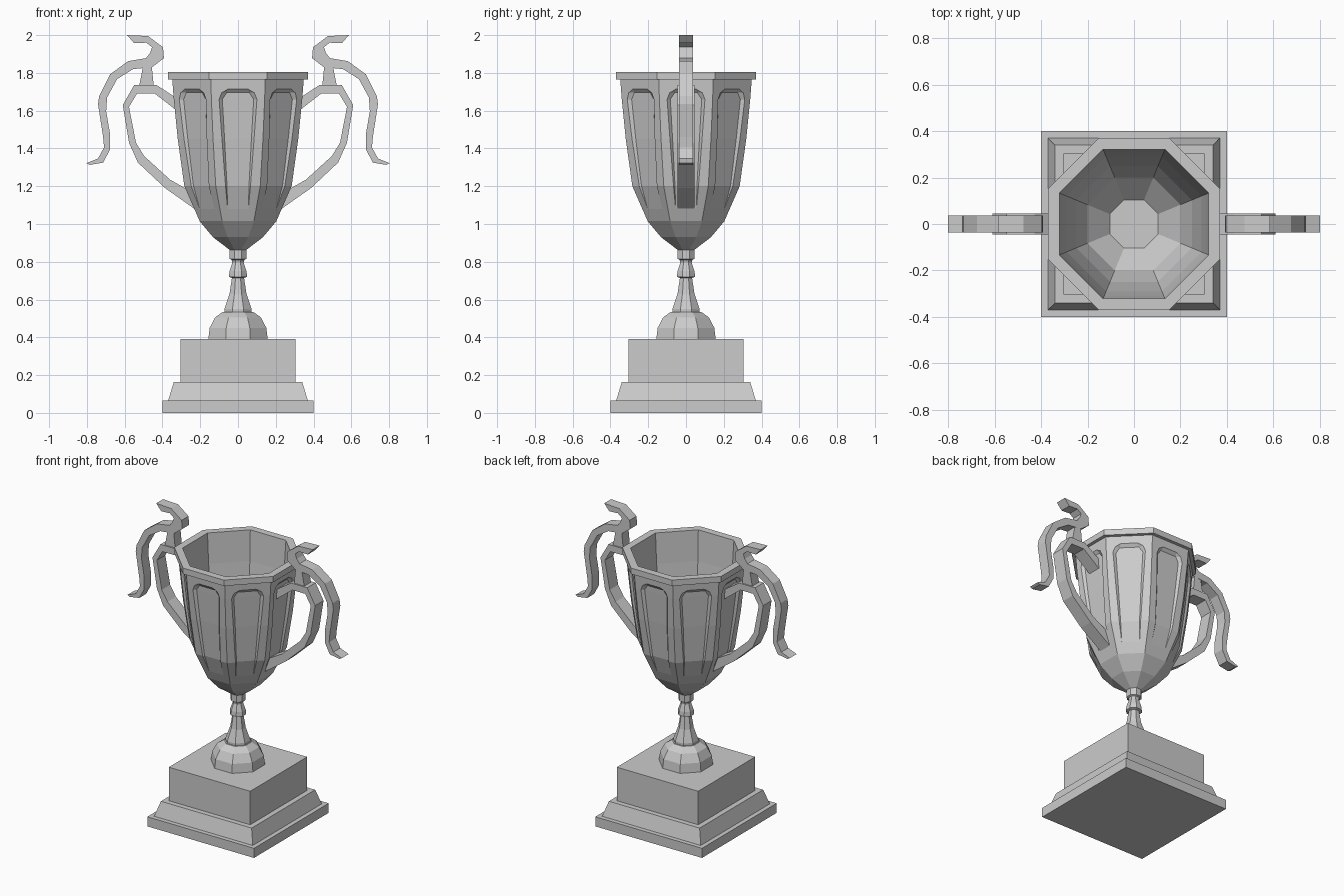
import bpy
import bmesh
from math import cos, sin, pi, tan
from mathutils import Vector

SIDES = 8

default_cube = bpy.data.objects.get("Cube")
if default_cube:
    bpy.data.objects.remove(default_cube, do_unlink=True)

# Single plain metal colour
metal = bpy.data.materials.new("plain_grey_metal")
metal.use_nodes = True
grey = (0.6, 0.6, 0.6, 1.0)
metal.diffuse_color = grey
metal.node_tree.nodes["Principled BSDF"].inputs["Base Color"].default_value = grey


def finish(bm, name):
    """Turn a bmesh into a flat shaded object."""
    mesh = bpy.data.meshes.new(name)
    bm.to_mesh(mesh)
    bm.free()
    mesh.materials.append(metal)
    obj = bpy.data.objects.new(name, mesh)
    bpy.context.collection.objects.link(obj)
    return obj


def lathe(name, profile, sides=SIDES, cap_start=True, cap_end=True):
    """Sweep (apothem, height) pairs around z with flats facing the axes."""
    bm = bmesh.new()
    rings = []
    for apothem, z in profile:
        radius = apothem / cos(pi / sides)
        angles = [(j + 0.5) * 2 * pi / sides for j in range(sides)]
        rings.append([bm.verts.new((radius * cos(a), radius * sin(a), z)) for a in angles])
    for low, high in zip(rings, rings[1:]):
        for j in range(sides):
            k = (j + 1) % sides
            bm.faces.new((low[j], low[k], high[k], high[j]))
    if cap_start:
        bm.faces.new(rings[0][::-1])
    if cap_end:
        bm.faces.new(rings[-1])
    return finish(bm, name)


def ribbon(name, pairs, half_depth, side):
    """Bar of given depth in y, described by pairs of points on its two edges."""
    bm = bmesh.new()
    rings = []
    for xa, za, xb, zb in pairs:
        corners = ((xa, -half_depth, za), (xb, -half_depth, zb),
                   (xb, half_depth, zb), (xa, half_depth, za))
        rings.append([bm.verts.new((side * x, y, z)) for x, y, z in corners])
    for first, second in zip(rings, rings[1:]):
        for j in range(4):
            k = (j + 1) % 4
            bm.faces.new((first[j], first[k], second[k], second[j]))
    bm.faces.new(rings[0][::-1])
    bm.faces.new(rings[-1])
    bmesh.ops.recalc_face_normals(bm, faces=bm.faces)
    return finish(bm, name)


# Stepped square plinth
lathe("plinth_slab", [(0.4, 0), (0.4, 0.065)], sides=4)
lathe("plinth_slope", [(0.37, 0.065), (0.34, 0.163)], sides=4)
lathe("plinth_block", [(0.305, 0.163), (0.305, 0.39)], sides=4)

# Domed foot and turned stem
lathe("foot_dome", [(0.157, 0.39), (0.15, 0.45), (0.122, 0.505), (0.08, 0.535)])
lathe("stem", [(0.072, 0.535), (0.072, 0.55), (0.045, 0.63), (0.032, 0.715),
               (0.048, 0.72), (0.045, 0.75), (0.03, 0.795), (0.034, 0.81),
               (0.044, 0.815), (0.044, 0.865)])

# Cup wall: outline of the bowl, bottom to top
BOWL = [(0.04, 0.86), (0.132, 0.93), (0.203, 1.015), (0.284, 1.2),
        (0.319, 1.45), (0.34, 1.66), (0.348, 1.765)]


def bowl_apothem(z):
    for (a, low), (b, high) in zip(BOWL, BOWL[1:]):
        if low <= z <= high:
            return a + (b - a) * (z - low) / (high - low)
    return BOWL[-1][0]


# Flute rows: height, outer half width, inner half width, depth
FLUTE = [(1.08, 0.055, 0.055, 0), (1.2, 0.066, 0.058, 0.009),
         (1.45, 0.085, 0.071, 0.014), (1.66, 0.1, 0.083, 0.016),
         (1.695, 0.086, 0.06, 0.016), (1.715, 0.052, 0.052, 0)]
flute_low, flute_high = FLUTE[0][0], FLUTE[-1][0]


def fluted_wall():
    bm = bmesh.new()
    for s in range(SIDES):
        angle = s * 2 * pi / SIDES
        normal = Vector((cos(angle), sin(angle), 0))
        along = Vector((-sin(angle), cos(angle), 0))
        rows = []
        for z, outer, inner, depth in FLUTE:
            a = bowl_apothem(z)
            corner = a * tan(pi / SIDES)
            columns = ((-corner, 0), (-outer, 0), (-inner, depth),
                       (inner, depth), (outer, 0), (corner, 0))
            rows.append([bm.verts.new(normal * (a - d) + along * t + Vector((0, 0, z)))
                         for t, d in columns])
        for low, high in zip(rows, rows[1:]):
            for c in range(len(low) - 1):
                bm.faces.new((low[c], low[c + 1], high[c + 1], high[c]))
    bmesh.ops.remove_doubles(bm, verts=bm.verts, dist=0.0001)
    return finish(bm, "cup_fluted_wall")


fluted_wall()
lower = [p for p in BOWL if p[1] < flute_low]
lathe("cup_lower_bowl", lower + [(bowl_apothem(flute_low), flute_low)], cap_end=False)

# Rim and hollow inside, ending in a flat floor
lathe("cup_rim_and_inside",
      [(bowl_apothem(flute_high), flute_high), BOWL[-1], (0.37, 1.765), (0.37, 1.805),
       (0.322, 1.805), (0.31, 1.6), (0.29, 1.4), (0.25, 1.2), (0.2, 1.07), (0.104, 0.97)],
      cap_start=False)

# Handle loop, outer edge then inner edge
LOOP = [(0.32, 1.663, 0.32, 1.597), (0.43, 1.735, 0.44, 1.69),
        (0.55, 1.735, 0.535, 1.69), (0.61, 1.63, 0.577, 1.62),
        (0.577, 1.43, 0.54, 1.43), (0.53, 1.325, 0.497, 1.36),
        (0.386, 1.19, 0.36, 1.235), (0.23, 1.08, 0.245, 1.17)]

# Curling ornament, edge nearest the cup then far edge
CURL = [(0.587, 2.0, 0.55, 1.957), (0.476, 1.995, 0.485, 1.96),
        (0.397, 1.936, 0.455, 1.936), (0.392, 1.878, 0.466, 1.905),
        (0.455, 1.83, 0.487, 1.878), (0.556, 1.82, 0.582, 1.862),
        (0.64, 1.767, 0.677, 1.793), (0.693, 1.67, 0.735, 1.677),
        (0.698, 1.597, 0.741, 1.634), (0.677, 1.475, 0.714, 1.46),
        (0.677, 1.395, 0.709, 1.406), (0.714, 1.325, 0.741, 1.347),
        (0.785, 1.313, 0.803, 1.322)]

# Tapered post joining loop and ornament
POST = [(0.445, 1.72, 0.525, 1.72), (0.457, 1.84, 0.502, 1.84)]

for side, label in ((1, "left"), (-1, "right")):
    ribbon(label + "_handle_loop", LOOP, 0.045, side)
    ribbon(label + "_handle_post", POST, 0.036, side)
    ribbon(label + "_handle_curl", CURL, 0.037, side)
